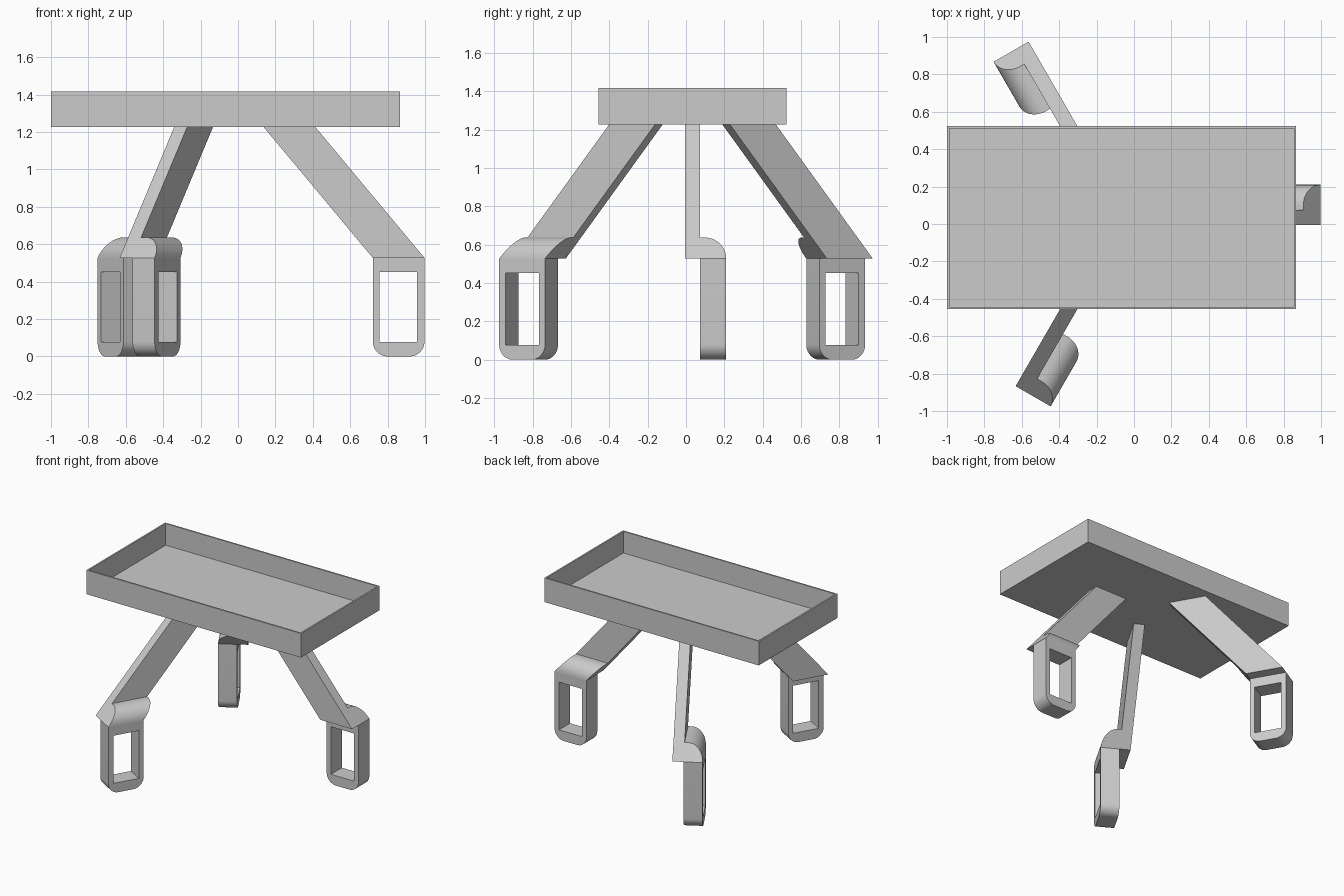
import bpy
import bmesh
from math import radians, sin, cos
from mathutils import Vector

cube = bpy.data.objects.get("Cube")
if cube:
    bpy.data.objects.remove(cube, do_unlink=True)

grey = bpy.data.materials.new("plain grey")
grey.use_nodes = True
colour = (0.6, 0.6, 0.6, 1)
grey.diffuse_color = colour
grey.node_tree.nodes["Principled BSDF"].inputs["Base Color"].default_value = colour

CENTRE = Vector((-0.0665, 0.034, 0))
TRAY_BOTTOM, TRAY_TOP = 1.227, 1.417
KNEE, CAP_TOP = 0.527, 0.637            # bottom of the arm, top of the cap
INNER, OUTER = 0.787, 1.0635            # foot extent along the leg
ARM_SIDE, FOOT_SIDE = 0.04, 0.176       # offsets across the leg
WIDTH = OUTER - INNER
SLOPE = 0.584 / (TRAY_BOTTOM - KNEE)    # inward lean of the arm


def finish(name, bm):
    bmesh.ops.recalc_face_normals(bm, faces=bm.faces)
    mesh = bpy.data.meshes.new(name)
    bm.to_mesh(mesh)
    bm.free()
    mesh.materials.append(grey)
    obj = bpy.data.objects.new(name, mesh)
    bpy.context.collection.objects.link(obj)
    obj.location = CENTRE
    return obj


def prism(name, loops, offset):
    """Fill the closed loops (later loops are holes) and extrude them."""
    bm = bmesh.new()
    for loop in loops:
        verts = [bm.verts.new(p) for p in loop]
        for a, b in zip(verts, verts[1:] + verts[:1]):
            bm.edges.new((a, b))
    if len(loops) == 1:
        bm.faces.new(verts)
    else:
        bmesh.ops.triangle_fill(bm, edges=bm.edges[:], use_beauty=True)
    out = bmesh.ops.extrude_face_region(bm, geom=bm.faces[:])
    moved = [v for v in out["geom"] if isinstance(v, bmesh.types.BMVert)]
    bmesh.ops.translate(bm, verts=moved, vec=offset)
    return finish(name, bm)


def arc(cx, cy, r, start, end, steps=12):
    angles = [radians(start + (end - start) * i / steps) for i in range(steps + 1)]
    return [(cx + r * cos(a), cy + r * sin(a)) for a in angles]


def lean(z):
    return INNER - (z - KNEE) * SLOPE


# Open tray: a box with its top inset and pushed down
bm = bmesh.new()
bmesh.ops.create_cube(bm, size=1)
bmesh.ops.scale(bm, verts=bm.verts, vec=(1.867, 0.979, TRAY_TOP - TRAY_BOTTOM))
bmesh.ops.translate(bm, verts=bm.verts, vec=(0, 0, (TRAY_TOP + TRAY_BOTTOM) / 2))
top = max(bm.faces, key=lambda f: f.calc_center_median().z)
bmesh.ops.inset_region(bm, faces=[top], thickness=0.018)
out = bmesh.ops.extrude_discrete_faces(bm, faces=[top])
floor = out["faces"][0]
bmesh.ops.translate(bm, verts=floor.verts[:], vec=(0, 0, -0.17))
finish("tray", bm)

# Slanted arm
arm_profile = [(lean(z) + w, -ARM_SIDE, z) for z, w in
               ((KNEE, 0), (KNEE, WIDTH), (TRAY_BOTTOM, WIDTH), (TRAY_BOTTOM, 0))]
arm = prism("arm", [arm_profile], (0, 2 * ARM_SIDE, 0))

# Rounded cap joining the arm to the foot, sheared to follow the arm
radius = CAP_TOP - KNEE
section = [(ARM_SIDE, KNEE)] + arc(FOOT_SIDE - radius, KNEE, radius, 0, 90) + [(ARM_SIDE, CAP_TOP)]
cap = prism("cap", [[(lean(z), y, z) for y, z in section]], (WIDTH, 0, 0))

# Foot frame with rounded lower corners and a square window
R = 0.08
outline = ([(INNER, KNEE)] + arc(INNER + R, R, R, 180, 270)
           + arc(OUTER - R, R, R, 270, 360) + [(OUTER, KNEE)])
x0, x1, z0, z1 = INNER + 0.037, OUTER - 0.039, 0.077, 0.452
window = [(x0, z0), (x1, z0), (x1, z1), (x0, z1)]
foot = prism("foot", [[(x, ARM_SIDE, z) for x, z in loop] for loop in (outline, window)],
             (0, FOOT_SIDE - ARM_SIDE, 0))

# Smooth the curved parts, keeping their edges sharp
bpy.ops.object.select_all(action="DESELECT")
for obj in (cap, foot):
    obj.select_set(True)
bpy.context.view_layer.objects.active = foot
bpy.ops.object.shade_smooth_by_angle(angle=radians(30))

# Repeat the leg three times around the tray centre
for part in (arm, cap, foot):
    base = part.name
    part.name = "left_" + base
    for side, angle in (("back_right", 120), ("front_right", 240)):
        copy = part.copy()
        copy.name = side + "_" + base
        copy.rotation_euler.z = radians(angle)
        bpy.context.collection.objects.link(copy)
